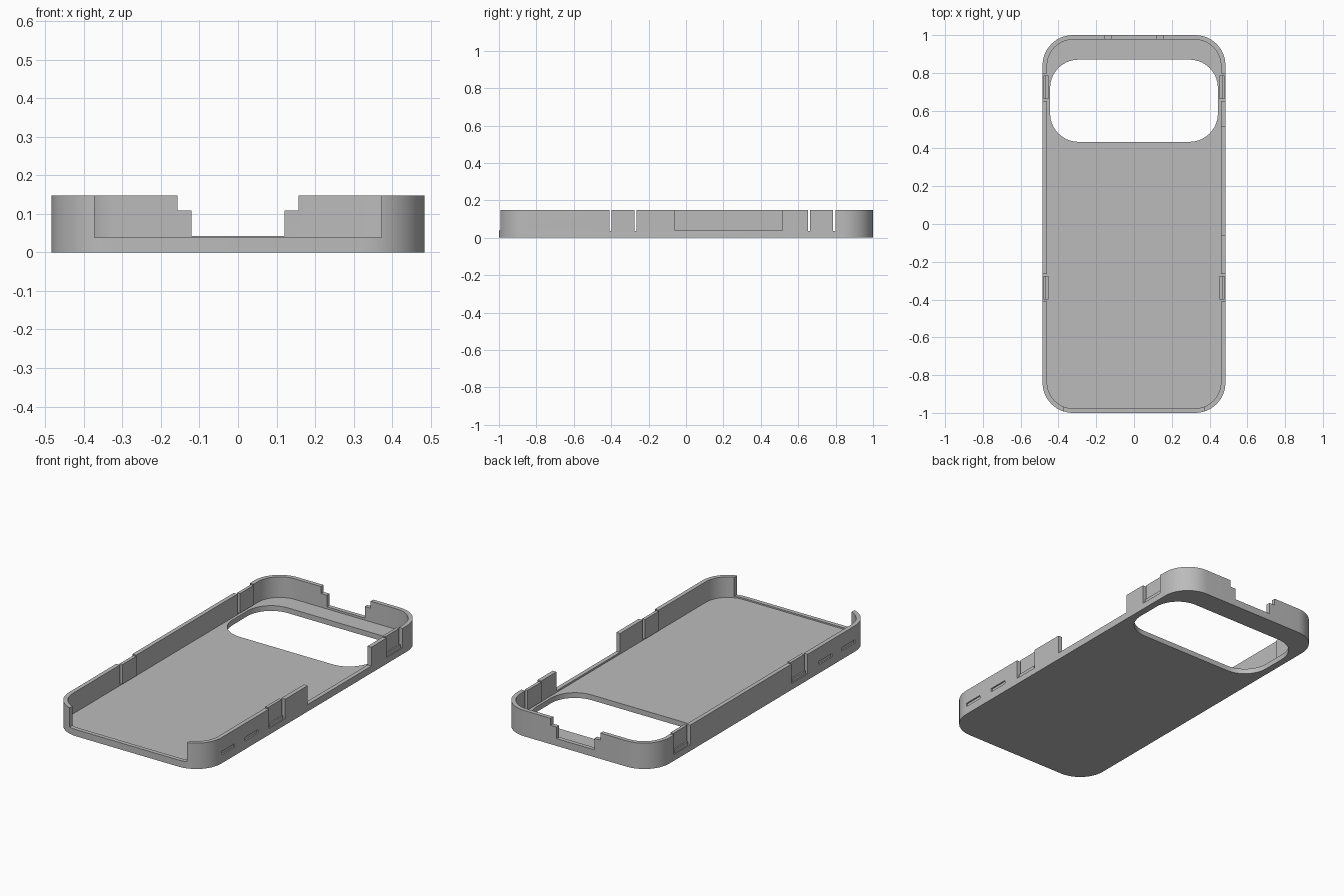
import bpy, bmesh, math

if "Cube" in bpy.data.objects:
    bpy.data.objects.remove(bpy.data.objects["Cube"])

W, L, H = 0.484, 1.0, 0.148      # half width, half length, height
WALL, FLOOR, LIP = 0.024, 0.03, 0.04

grey = bpy.data.materials.new("case grey")
grey.diffuse_color = (0.5, 0.5, 0.5, 1)
grey.use_nodes = True
grey.node_tree.nodes["Principled BSDF"].inputs["Base Color"].default_value = grey.diffuse_color


def rounded_prism(name, x0, x1, y0, y1, z0, z1, r=0.0, seg=14):
    """Upright prism with a rounded rectangle outline."""
    pts = []
    for cx, cy, a in ((x1 - r, y1 - r, 0), (x0 + r, y1 - r, 90),
                      (x0 + r, y0 + r, 180), (x1 - r, y0 + r, 270)):
        for i in range(seg + 1 if r else 1):
            t = math.radians(a + 90 * i / seg)
            pts.append((cx + r * math.cos(t), cy + r * math.sin(t)))
    bm = bmesh.new()
    base = bm.faces.new([bm.verts.new((x, y, z0)) for x, y in pts])
    up = bmesh.ops.extrude_face_region(bm, geom=[base])["geom"]
    bmesh.ops.translate(bm, vec=(0, 0, z1 - z0),
                        verts=[v for v in up if isinstance(v, bmesh.types.BMVert)])
    bmesh.ops.recalc_face_normals(bm, faces=bm.faces)
    mesh = bpy.data.meshes.new(name)
    bm.to_mesh(mesh)
    bm.free()
    mesh.materials.append(grey)
    ob = bpy.data.objects.new(name, mesh)
    bpy.context.collection.objects.link(ob)
    return ob


def cut(ob, *args):
    """Subtract a prism from ob."""
    tool = rounded_prism("cutter", *args)
    tool.hide_render = True
    mod = ob.modifiers.new("cut", "BOOLEAN")
    mod.operation, mod.solver, mod.object = "DIFFERENCE", "EXACT", tool
    bpy.context.view_layer.objects.active = ob
    bpy.ops.object.modifier_apply(modifier=mod.name)
    bpy.data.objects.remove(tool)


# Tray: floor and rim in one shell
case = rounded_prism("case_shell", -W, W, -L, L, 0, H, 0.16)
cut(case, -W + WALL, W - WALL, -L + WALL, L - WALL, FLOOR, 1, 0.137)

# Camera window
cut(case, -0.444, 0.444, 0.435, 0.87, -1, 0.06, 0.15)

# Open front end
cut(case, -0.372, 0.372, -1.1, -0.9, LIP - 0.002, 1)

# Stepped notch in the back end
cut(case, -0.12, 0.12, 0.92, 1.1, LIP + 0.002, 1)
cut(case, -0.157, 0.157, 0.92, 1.1, 0.108, 1)

# Side button opening on the right
cut(case, 0.44, 0.6, -0.06, 0.515, LIP, 1)

# Snap tab gaps and shallow grip slots on both sides
TABS = (-0.337, 0.725)
for s in (-1, 1):
    for y in TABS:
        xs = sorted((s * 0.44, s * 0.6))
        cut(case, *xs, y - 0.073, y + 0.073, 0.036, 1)
    for y in (-0.78, -0.57):
        xs = sorted((s * (W - 0.008), s * 0.6))
        cut(case, *xs, y - 0.058, y + 0.058, 0.048, 0.068)

# Snap tabs: thin plate with a thicker foot
for side, s in (("left", -1), ("right", 1)):
    for end, y in zip(("front", "back"), TABS):
        xs = sorted((s * 0.452, s * 0.47))
        rounded_prism(f"{side}_{end}_tab", *xs, y - 0.062, y + 0.062, 0.056, H)
        xs = sorted((s * 0.452, s * 0.478))
        rounded_prism(f"{side}_{end}_tab_foot", *xs, y - 0.062, y + 0.062, 0.036, 0.057)

# Smooth rounded corners, crisp edges elsewhere
bpy.ops.object.select_all(action="DESELECT")
case.select_set(True)
bpy.context.view_layer.objects.active = case
bpy.ops.object.shade_smooth_by_angle(angle=math.radians(30))
